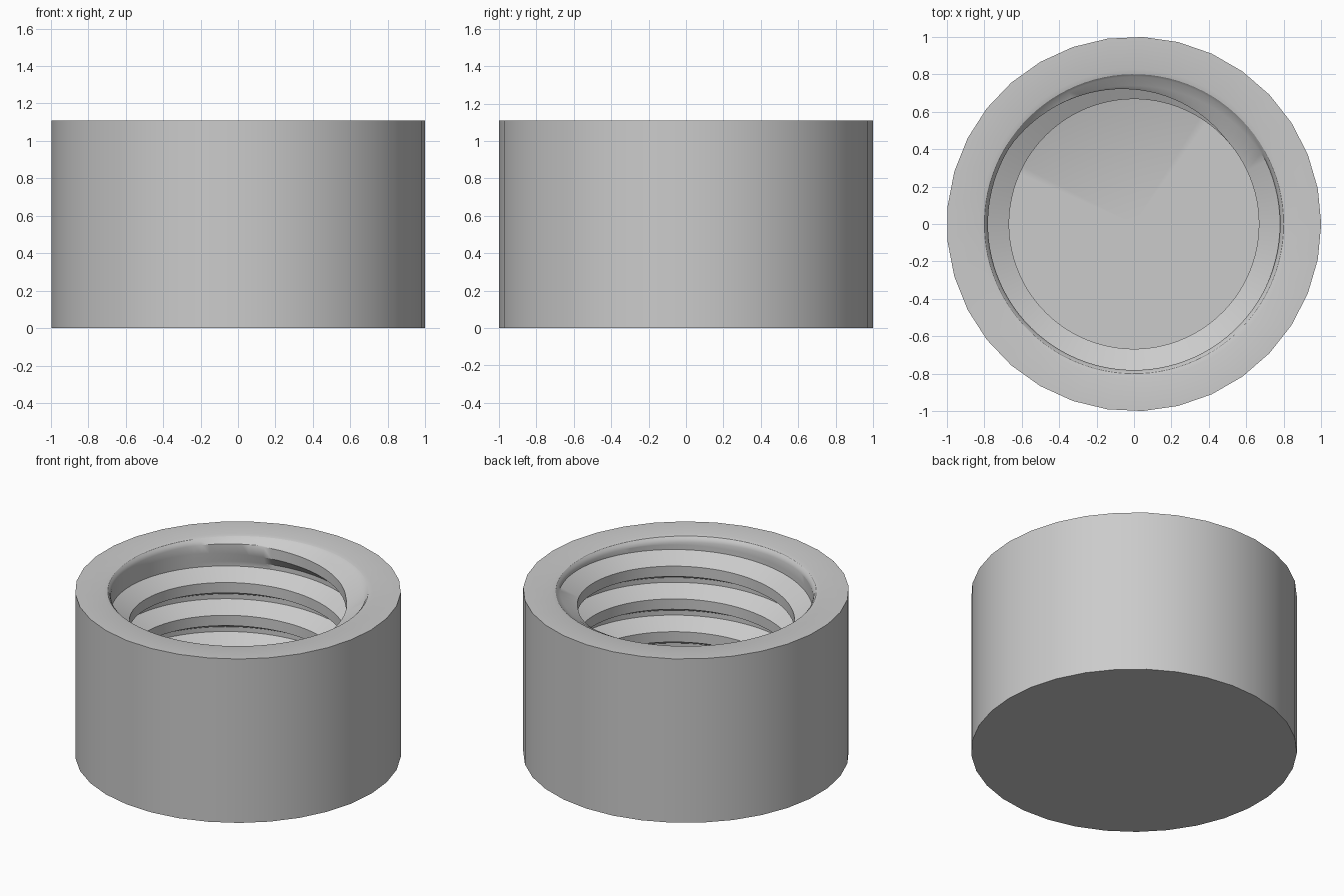
import bpy
import bmesh
import math

cube = bpy.data.objects.get("Cube")
if cube:
    bpy.data.objects.remove(cube, do_unlink=True)

HEIGHT = 1.11
SIDES = 33              # facets of the outer wall
STEPS = 3               # thread columns per facet
COLUMNS = SIDES * STEPS
PITCH = 0.222
ROOT, CREST = 0.78, 0.667
FLOOR, THREAD_TOP = 0.2, 1.07
HELIX_START = 0.071
CREST_HALF, FLANK = 0.035, 0.06
FADE_END, FADE = 1.05, 0.065


def thread_points(turn):
    """Height and radius of every thread corner at one angle, low to high."""
    points = []
    for k in range(-1, 6):
        z = HELIX_START + PITCH * (turn + k)
        depth = (ROOT - CREST) * min(1, max(0, (FADE_END - z) / FADE))
        points += [(z - CREST_HALF - FLANK, ROOT), (z - CREST_HALF, ROOT - depth),
                   (z + CREST_HALF, ROOT - depth), (z + CREST_HALF + FLANK, ROOT)]
    return points


def radius_at(points, z):
    for (z0, r0), (z1, r1) in zip(points, points[1:]):
        if z0 <= z <= z1:
            return r0 + (r1 - r0) * (z - z0) / (z1 - z0)
    return ROOT


def polar(r, angle, z):
    return (r * math.cos(angle), r * math.sin(angle), z)


def column(i):
    """Section from the inner floor, up the thread, over the rim and underneath."""
    angle = math.tau * i / COLUMNS
    facet = math.tau * ((i + STEPS // 2) // STEPS) / SIDES
    points = thread_points(i / COLUMNS)
    section = [(0, 0, FLOOR)]
    for z, _ in points:
        z = min(THREAD_TOP, max(FLOOR, z))
        section.append(polar(radius_at(points, z), angle, z))
    # rounded mouth
    for r, z in ((0.787, 1.09), (0.8, 1.104), (0.825, HEIGHT)):
        section.append(polar(r, angle, z))
    # faceted outer wall and base
    section += [polar(1, facet, HEIGHT), polar(1, facet, 0), (0, 0, 0)]
    return section


# Threaded cap body
bm = bmesh.new()
grid = [[bm.verts.new(p) for p in column(i)] for i in range(COLUMNS + 1)]
for a, b in zip(grid, grid[1:]):
    for j in range(len(a) - 1):
        bm.faces.new((a[j], b[j], b[j + 1], a[j + 1]))
bmesh.ops.remove_doubles(bm, verts=bm.verts, dist=0.0002)
bmesh.ops.recalc_face_normals(bm, faces=bm.faces)
mesh = bpy.data.meshes.new("threaded_cap")
bm.to_mesh(mesh)
bm.free()
cap = bpy.data.objects.new("threaded_cap", mesh)
bpy.context.collection.objects.link(cap)

# Plain grey
grey = bpy.data.materials.new("plain_grey")
grey.use_nodes = True
color = (0.6, 0.6, 0.6, 1)
grey.diffuse_color = color
grey.node_tree.nodes["Principled BSDF"].inputs["Base Color"].default_value = color
mesh.materials.append(grey)

bpy.ops.object.select_all(action="DESELECT")
cap.select_set(True)
bpy.context.view_layer.objects.active = cap
bpy.ops.object.shade_smooth_by_angle(angle=math.radians(32))
